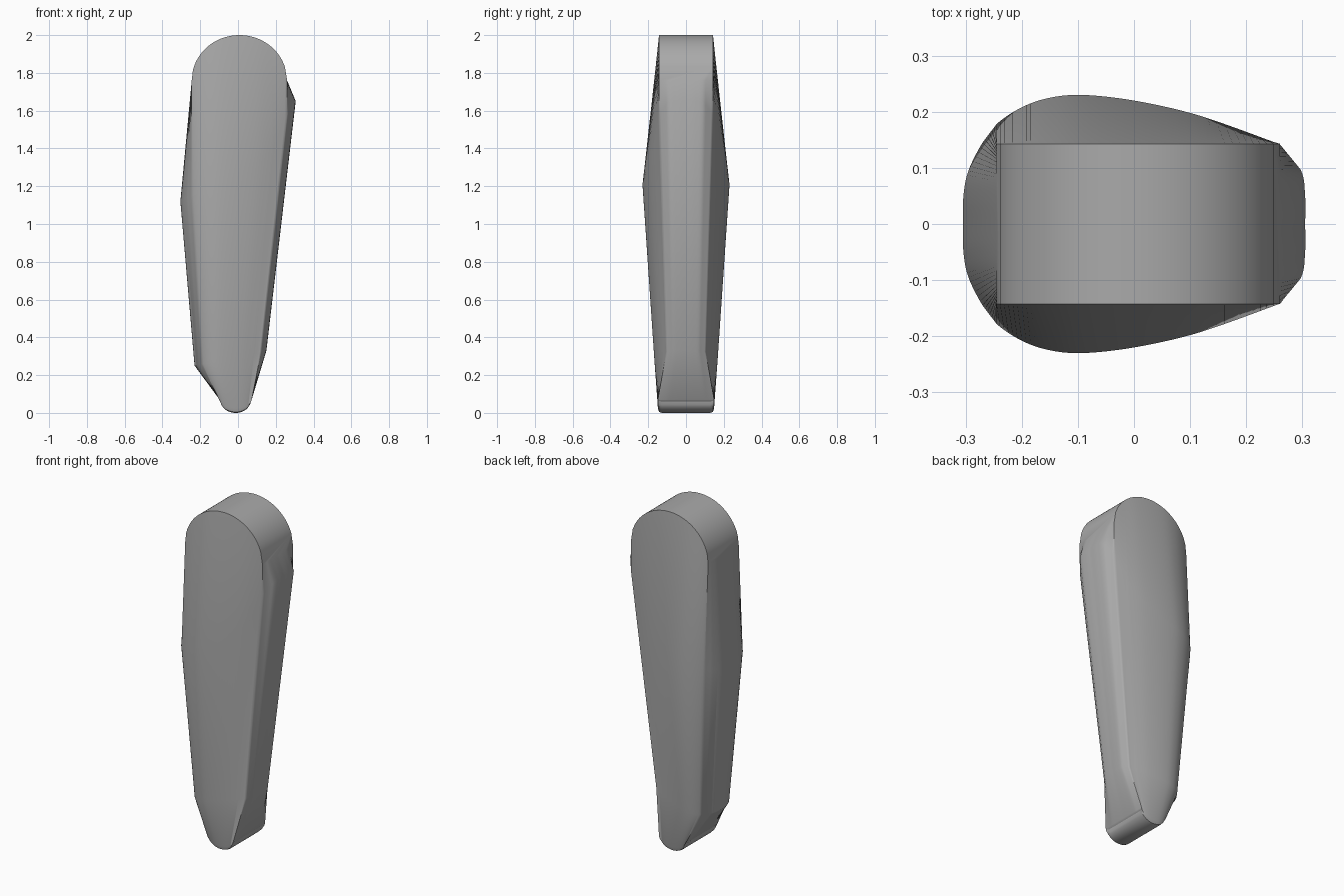
import bpy, bmesh, math
from mathutils import Vector

cube = bpy.data.objects.get("Cube")
if cube:
    bpy.data.objects.remove(cube)

# Half outline of the widest section, left tip to right tip
GUIDE = [Vector(p) for p in (
    (-.305, 0, 1.12), (-.304, .05, 1.12), (-.295, .095, 1.13), (-.27, .145, 1.14),
    (-.245, .178, 1.15), (-.2, .208, 1.17), (-.15, .225, 1.19), (-.09, .23, 1.21),
    (0, .22, 1.25), (.1, .198, 1.32), (.19, .168, 1.42), (.26, .142, 1.58),
    (.297, .097, 1.64), (.305, .05, 1.65), (.305, 0, 1.65))]
LEFT, RIGHT = 4, 11          # guide points at the corners of the end caps
STEPS = 6                    # stations between guide points


def spline(i, t):
    """Smooth curve through the guide points."""
    a, b, c, d = (GUIDE[max(0, min(len(GUIDE) - 1, i + k))] for k in (-1, 0, 1, 2))
    p = (b * 2 + (c - a) * t + (a * 2 - b * 5 + c * 4 - d) * t * t
         + (b * 3 - a - c * 3 + d) * t ** 3) / 2
    # keep the tips and cap corners crisp
    return b.lerp(c, t) if i in (LEFT - 1, RIGHT - 1, RIGHT) else p


half = [spline(i, k / STEPS) for i in range(len(GUIDE) - 1) for k in range(STEPS)]
half.append(GUIDE[-1])
first, last = LEFT * STEPS, RIGHT * STEPS
x0, x1 = GUIDE[LEFT].x, GUIDE[RIGHT].x


def cap(depth, centre, half_width, base, rise):
    """Outline of a rounded end: arcs front and back, joined by straight ends."""
    out = []
    for i, p in enumerate(half):
        t = max(-1, min(1, (p.x - (x0 + x1) / 2) / ((x1 - x0) / 2)))
        y = depth
        if i < first:
            t, y = -1, depth * p.y / GUIDE[LEFT].y
        elif i > last:
            t, y = 1, depth * p.y / GUIDE[RIGHT].y
        out.append(Vector((centre + half_width * t, y,
                           base + rise * math.sqrt(1 - t * t))))
    return out


# Stack of sections from top to bottom
lower = [Vector((p.x * .623 - .04, p.y * .726, .29 + .13 * p.x)) for p in half]
levels = [
    cap(.143, .0075, .2525, 1.76, .24),
    half,
    lower,
    cap(.149, -.0125, .085, .07, -.045),
    cap(.143, -.0125, .08, .063, -.058),
    cap(.128, -.0125, .077, .06, -.06),
]

bm = bmesh.new()
rings = []
for level in levels:
    front = [bm.verts.new((p.x, -p.y, p.z)) for p in level]
    back = [bm.verts.new(p) for p in level[1:-1]]
    rings.append(front + back[::-1])
count = len(rings[0])

# Side walls
for upper, under in zip(rings, rings[1:]):
    for i in range(count):
        j = (i + 1) % count
        bm.faces.new((upper[i], under[i], under[j], upper[j]))

# Rounded top and bottom strips
for ring in (rings[0], rings[-1]):
    for i in range(first, last):
        if i == first:
            bm.faces.new([ring[k] for k in range(-i - 1, i + 2)])
        elif i == last - 1:
            bm.faces.new(ring[i:count - i + 1])
        else:
            bm.faces.new((ring[i], ring[i + 1], ring[-i - 1], ring[-i]))

bmesh.ops.recalc_face_normals(bm, faces=bm.faces)
mesh = bpy.data.meshes.new("tapered_body")
bm.to_mesh(mesh)
bm.free()
body = bpy.data.objects.new("tapered_body", mesh)
bpy.context.collection.objects.link(body)

# Plain grey finish
grey = bpy.data.materials.new("grey")
grey.use_nodes = True
colour = (.4, .4, .4, 1)
grey.diffuse_color = colour
grey.node_tree.nodes["Principled BSDF"].inputs["Base Color"].default_value = colour
mesh.materials.append(grey)

# Smooth shading with crisp cap edges
bpy.ops.object.select_all(action='DESELECT')
body.select_set(True)
bpy.context.view_layer.objects.active = body
bpy.ops.object.shade_smooth_by_angle(angle=math.radians(30))
